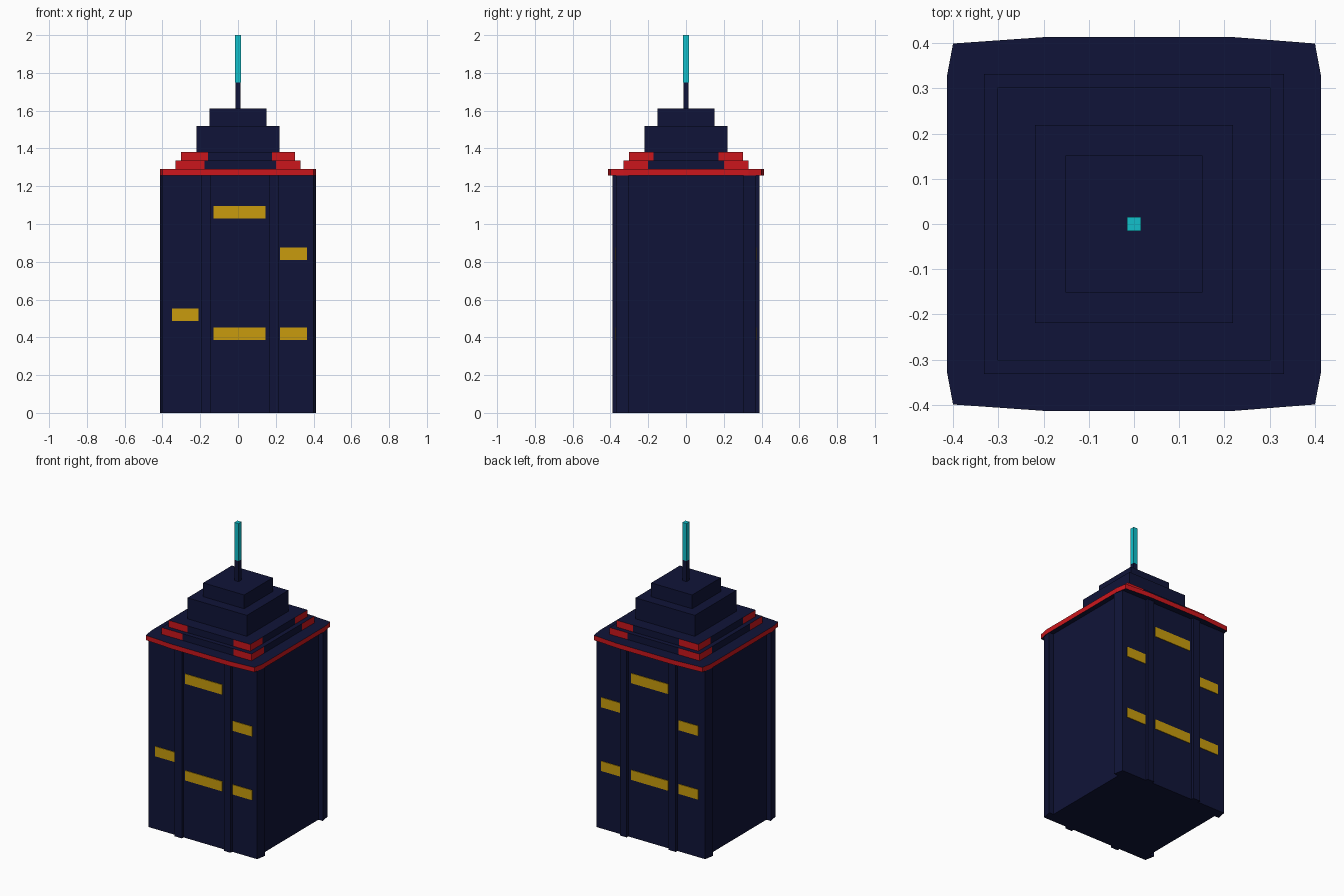
import bpy

if "Cube" in bpy.data.objects:
    bpy.data.objects.remove(bpy.data.objects["Cube"])


def material(name, rgb):
    m = bpy.data.materials.new(name)
    m.diffuse_color = (*rgb, 1)
    m.use_nodes = True
    m.node_tree.nodes["Principled BSDF"].inputs["Base Color"].default_value = m.diffuse_color
    return m


NAVY = material("navy", (0.005, 0.007, 0.04))
RED = material("red", (0.6, 0.008, 0.012))
GOLD = material("gold", (0.58, 0.33, 0.004))
CYAN = material("cyan", (0.006, 0.53, 0.6))


def prism(name, outline, z0, z1, mat, edge_mat=None, is_edge=None):
    """Extrude a plan outline; selected side faces may take a second material."""
    n = len(outline)
    verts = [(x, y, z) for z in (z0, z1) for x, y in outline]
    faces = [(i, (i + 1) % n, n + (i + 1) % n, n + i) for i in range(n)]
    faces += [tuple(reversed(range(n))), tuple(range(n, 2 * n))]
    me = bpy.data.meshes.new(name)
    me.from_pydata(verts, [], faces)
    me.materials.append(mat)
    if edge_mat:
        me.materials.append(edge_mat)
        for i in range(n):
            if is_edge is None or is_edge(i):
                me.polygons[i].material_index = 1
    ob = bpy.data.objects.new(name, me)
    bpy.context.collection.objects.link(ob)
    return ob


def rect(x0, x1, y0, y1):
    return [(x0, y0), (x1, y0), (x1, y1), (x0, y1)]


def square(h):
    return rect(-h, h, -h, h)


def front_and_back(front):
    """Complete an outline by mirroring its front edge to the back."""
    return front + [(x, -y) for x, y in reversed(front)]


# Main block: recessed side walls, corner posts and front/back pilasters
WALL, RIB = -0.37, -0.388
front = [(-0.38, -0.305), (-0.413, -0.305), (-0.40, WALL),
         (-0.196, WALL), (-0.196, RIB), (-0.143, RIB), (-0.143, WALL),
         (0.167, WALL), (0.167, RIB), (0.217, RIB), (0.217, WALL),
         (0.40, WALL), (0.413, -0.305), (0.38, -0.305)]
prism("tower_block", front_and_back(front), 0, 1.258, NAVY)

# Bowed roof slab with red rim
rim = [(-0.413, -0.33), (-0.40, -0.399), (-0.2, -0.413),
       (0.222, -0.413), (0.40, -0.399), (0.413, -0.33)]
prism("roof_slab", front_and_back(rim), 1.258, 1.29, NAVY, RED)

# Two low tiers with red corner faces
for name, h, a, b, z0, z1 in (("lower_tier", 0.332, -0.178, 0.2, 1.29, 1.335),
                              ("upper_tier", 0.302, -0.16, 0.18, 1.335, 1.38)):
    c = h - 0.13
    outline = [(-h, -h), (a, -h), (b, -h), (h, -h), (h, -c), (h, c),
               (h, h), (b, h), (a, h), (-h, h), (-h, c), (-h, -c)]
    prism(name, outline, z0, z1, NAVY, RED, lambda i: i % 3 != 1)

# Upper setbacks and mast
prism("upper_block", square(0.219), 1.38, 1.52, NAVY)
prism("crown_block", square(0.151), 1.52, 1.612, NAVY)
prism("mast_base", square(0.0145), 1.612, 1.75, NAVY)
prism("mast_tip", square(0.0155), 1.75, 2.0, CYAN)

# Lit windows: (x0, x1, bottom z) on the front and the back
LEFT, MID, RIGHT = (-0.35, -0.208), (-0.13, 0.145), (0.223, 0.365)
windows = {
    -1: [(LEFT, 0.487), (MID, 1.03), (MID, 0.385), (RIGHT, 0.81), (RIGHT, 0.385)],
    1: [(LEFT, 0.81), (LEFT, 0.385), (MID, 1.03), (MID, 0.385),
        (RIGHT, 0.81), (RIGHT, 0.385)],
}
for side, items in windows.items():
    ya, yb = sorted((side * 0.366, side * 0.374))
    for (x0, x1), z in items:
        prism("front_window" if side < 0 else "back_window",
              rect(x0, x1, ya, yb), z, z + 0.066, GOLD)
